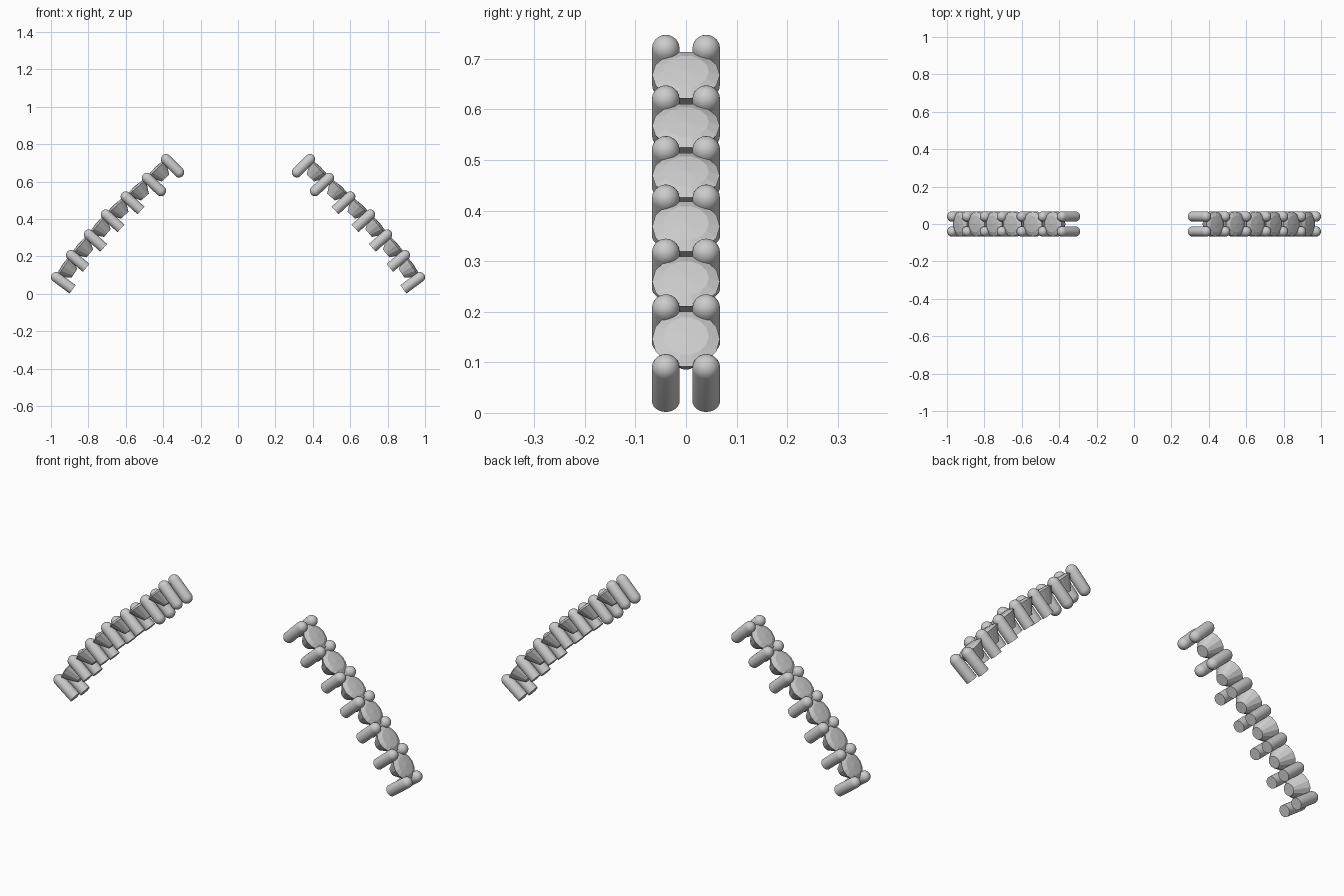
import bpy, bmesh, math
from mathutils import Vector

if "Cube" in bpy.data.objects:
    bpy.data.objects.remove(bpy.data.objects["Cube"])

grey = bpy.data.materials.new("plain grey")
grey.diffuse_color = (0.6, 0.6, 0.6, 1)
grey.use_nodes = True
grey.node_tree.nodes["Principled BSDF"].inputs["Base Color"].default_value = grey.diffuse_color

ROD_R, ROD_Y = 0.0275, 0.04


def lathe(name, profile, origin, axis, segs, smooth):
    """Revolve (radius, height) points about an axis starting at origin."""
    rot = Vector(axis).to_track_quat('Z', 'Y')
    bm = bmesh.new()
    rings = []
    for r, h in profile:
        if r < 1e-5:
            rings.append([bm.verts.new((0, 0, h))])
        else:
            rings.append([bm.verts.new((r * math.cos(2 * math.pi * i / segs),
                                        r * math.sin(2 * math.pi * i / segs), h))
                          for i in range(segs)])
    for a, b in zip(rings, rings[1:]):
        for i in range(segs):
            j = (i + 1) % segs
            if len(a) == 1:
                bm.faces.new((a[0], b[j], b[i]))
            elif len(b) == 1:
                bm.faces.new((a[i], a[j], b[0]))
            else:
                bm.faces.new((a[i], a[j], b[j], b[i]))
    for ring in (rings[0], rings[-1]):
        if len(ring) > 1:
            bm.faces.new(ring)
    bmesh.ops.recalc_face_normals(bm, faces=bm.faces[:])
    for v in bm.verts:
        v.co = rot @ v.co + Vector(origin)
    me = bpy.data.meshes.new(name)
    bm.to_mesh(me)
    bm.free()
    me.materials.append(grey)
    ob = bpy.data.objects.new(name, me)
    bpy.context.collection.objects.link(ob)
    if smooth:
        bpy.ops.object.select_all(action='DESELECT')
        ob.select_set(True)
        bpy.context.view_layer.objects.active = ob
        bpy.ops.object.shade_smooth_by_angle(angle=math.radians(40))
    return ob


def dome(h, sign):
    """Quarter-circle profile for a rounded rod end."""
    pts = []
    for k in range(7):
        a = math.pi / 2 * k / 6
        pts.append((ROD_R * math.cos(a), h + sign * ROD_R * math.sin(a)))
    return pts


# outer dome centre and inner end centre of each rod pair, right side (x, z)
RODS = [((0.9725, 0.089), (0.884, 0.024)),
        ((0.893, 0.207), (0.812, 0.139)),
        ((0.797, 0.317), (0.718, 0.246)),
        ((0.706, 0.424), (0.626, 0.350)),
        ((0.600, 0.520), (0.519, 0.446)),
        ((0.487, 0.620), (0.412, 0.550)),
        ((0.385, 0.720), (0.315, 0.650))]

for side, sx in (("right", 1), ("left", -1)):
    # paired rods, the top two pairs rounded at both ends
    for n, (o, e) in enumerate(RODS):
        d = Vector((sx * (e[0] - o[0]), 0, e[1] - o[1]))
        L = d.length
        tail = dome(L, 1) if n >= 5 else [(ROD_R, L)]
        prof = dome(0, -1)[::-1] + tail
        for y in (-ROD_Y, ROD_Y):
            lathe(f"{side}_rod_{n}", prof, (sx * o[0], y, o[1]), d, 24, True)
    # tapered faceted studs between the rods, broad face outward
    for n in range(6):
        (x0, z0), (x1, z1) = RODS[n][0], RODS[n + 1][0]
        inward = Vector((sx * (z0 - z1), 0, x1 - x0))
        mid = (sx * (x0 + x1) / 2, 0, (z0 + z1) / 2)
        prof = [(0, -0.01), (0.045, -0.007), (0.067, 0.003), (0.028, 0.07)]
        lathe(f"{side}_stud_{n}", prof, mid, inward, 14, False)
